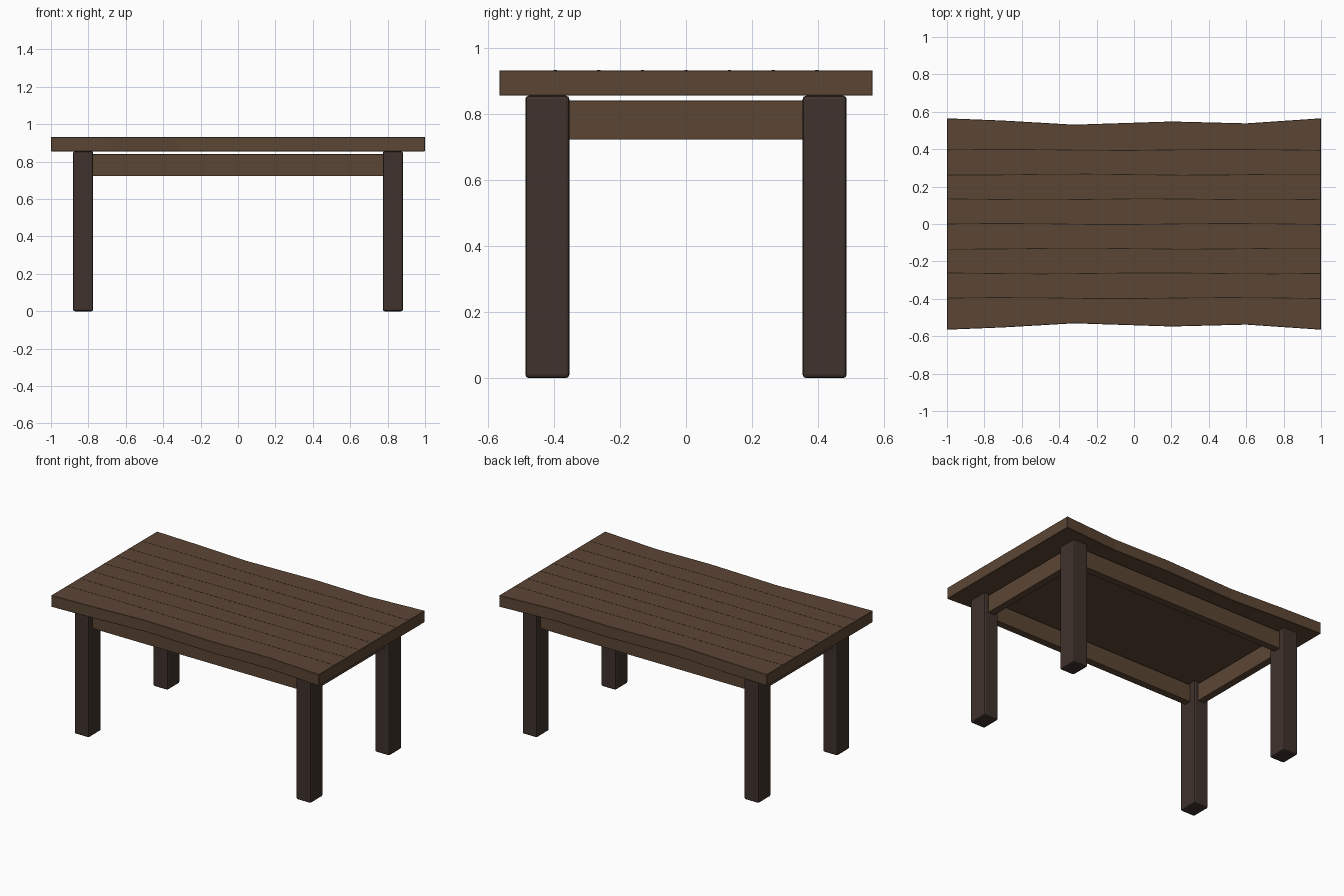
import bpy, bmesh, math

if "Cube" in bpy.data.objects:
    bpy.data.objects.remove(bpy.data.objects["Cube"])

def material(name, rgb):
    m = bpy.data.materials.new(name)
    m.diffuse_color = (*rgb, 1)
    m.use_nodes = True
    m.node_tree.nodes["Principled BSDF"].inputs["Base Color"].default_value = m.diffuse_color
    return m

WOOD = material("oak_brown", (0.105, 0.06, 0.034))
LEG = material("dark_walnut", (0.05, 0.032, 0.025))
SEAM = material("seam_dark", (0.02, 0.013, 0.008))

def prism(name, outline, z0, z1, mat, bevel=0.0, segments=2):
    """Extrude a counter-clockwise xy outline from z0 to z1."""
    bm = bmesh.new()
    face = bm.faces.new([bm.verts.new((x, y, z0)) for x, y in outline])
    ext = bmesh.ops.extrude_face_region(bm, geom=[face])
    top = [v for v in ext["geom"] if isinstance(v, bmesh.types.BMVert)]
    bmesh.ops.translate(bm, verts=top, vec=(0, 0, z1 - z0))
    bmesh.ops.recalc_face_normals(bm, faces=bm.faces)
    me = bpy.data.meshes.new(name)
    bm.to_mesh(me)
    bm.free()
    ob = bpy.data.objects.new(name, me)
    bpy.context.collection.objects.link(ob)
    me.materials.append(mat)
    if bevel:
        mod = ob.modifiers.new("edge_bevel", 'BEVEL')
        mod.width, mod.segments = bevel, segments
    return ob

def box(name, cx, cy, sx, sy, z0, z1, mat, bevel=0.0):
    x, y = sx / 2, sy / 2
    pts = [(cx - x, cy - y), (cx + x, cy - y), (cx + x, cy + y), (cx - x, cy + y)]
    return prism(name, pts, z0, z1, mat, bevel)

# Tabletop slab with wavy long edges
edge = [(-1, 0.565), (-0.7, 0.553), (-0.32, 0.531), (0.2, 0.548), (0.6, 0.538), (1, 0.565)]
prism("tabletop", [(x, -y) for x, y in edge] + edge[::-1], 0.855, 0.932, WOOD, 0.002, 1)

# Plank seams: thin, slightly wandering dark strips in the top surface
for i in range(7):
    y0 = (i - 3) * 0.132
    path = [(-0.998 + 1.996 * k / 8, y0 + 0.003 * math.sin(k * 1.3 + i * 2.1)) for k in range(9)]
    strip = [(x, y - 0.002) for x, y in path] + [(x, y + 0.002) for x, y in reversed(path)]
    prism(f"plank_seam_{i + 1}", strip, 0.929, 0.9325, SEAM)

# Four square legs
LX, LY = 0.828, 0.42
for sy, end in ((-1, "front"), (1, "back")):
    for sx, side in ((-1, "left"), (1, "right")):
        box(f"{end}_{side}_leg", sx * LX, sy * LY, 0.108, 0.133, 0, 0.855, LEG, 0.01)

# Aprons between the legs
for s, a, b in ((-1, "front", "left"), (1, "back", "right")):
    box(f"{a}_apron", 0, s * LY, 1.57, 0.05, 0.722, 0.84, WOOD, 0.003)
    box(f"{b}_apron", s * LX, 0, 0.05, 0.73, 0.722, 0.84, WOOD, 0.003)
